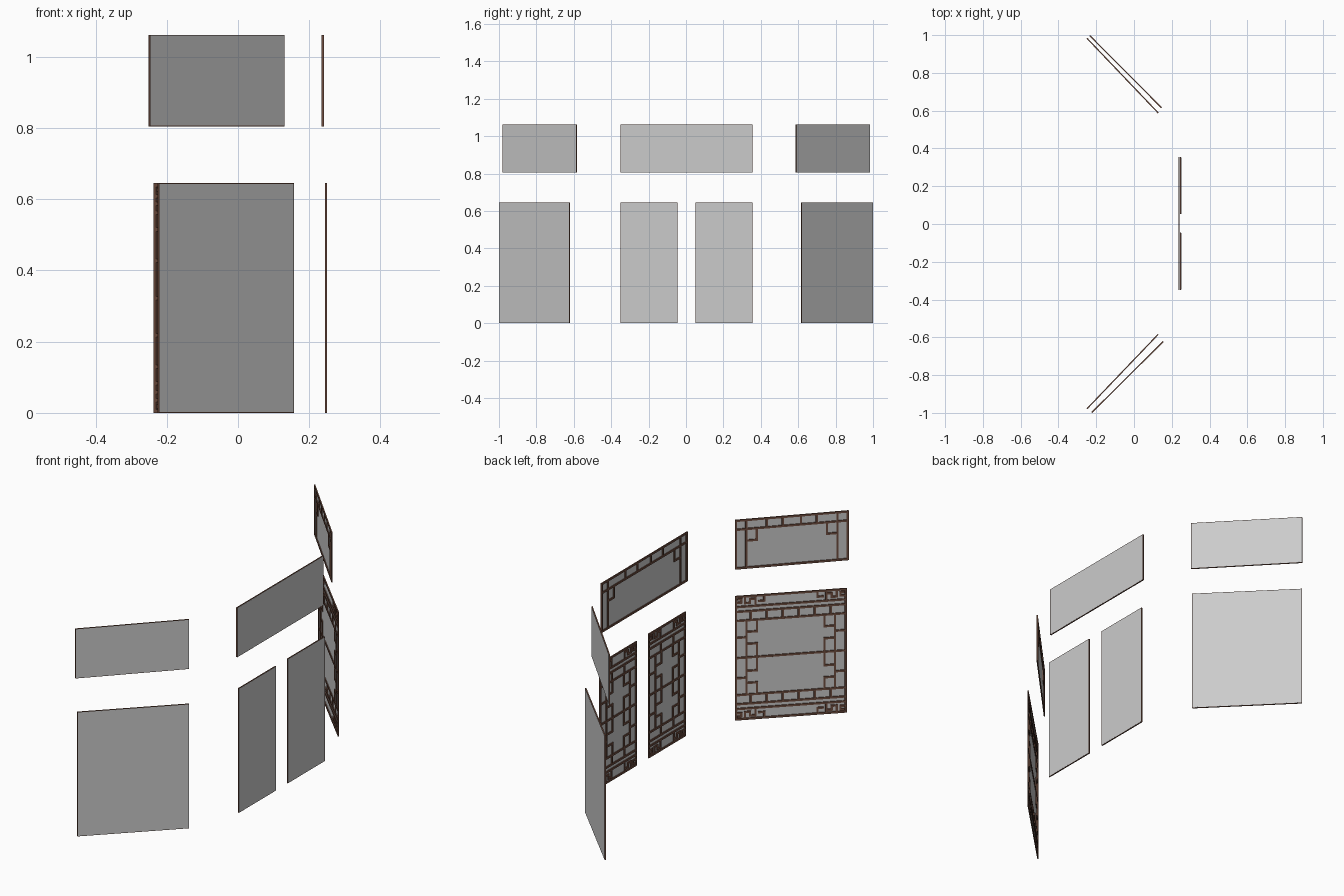
import bpy, bmesh
from mathutils import Vector, Matrix

if "Cube" in bpy.data.objects:
    bpy.data.objects.remove(bpy.data.objects["Cube"])

wood = bpy.data.materials.new("dark_wood")
wood.diffuse_color = (0.16, 0.075, 0.05, 1)
wood.use_nodes = True
wood.node_tree.nodes["Principled BSDF"].inputs["Base Color"].default_value = wood.diffuse_color

T = 0.006    # panel thickness
BAR = 0.010  # lattice bar width


def add_box(bm, u0, u1, v0, v1, w0, w1):
    m = Matrix.Translation(((u0 + u1) / 2, (v0 + v1) / 2, (w0 + w1) / 2))
    m = m @ Matrix.Diagonal((u1 - u0, v1 - v0, w1 - w0, 1))
    bmesh.ops.create_cube(bm, size=1, matrix=m)


def finish(bm, name, matrix, mat=None):
    bm.transform(matrix)
    bmesh.ops.recalc_face_normals(bm, faces=bm.faces)
    me = bpy.data.meshes.new(name)
    bm.to_mesh(me)
    bm.free()
    ob = bpy.data.objects.new(name, me)
    bpy.context.collection.objects.link(ob)
    if mat:
        me.materials.append(mat)


def path(*pts):
    return list(zip(pts, pts[1:]))


# Fretwork of one quarter of a tall panel, measured from its corner
def tall_pattern(W, H):
    a, b, c = 0.058, 0.083, 0.130   # heights of the band rails
    i = 0.056                       # inset of the side stile
    m = H / 2
    s = []
    for v in (a, b, c, m):
        s += path((0, v), (W / 2, v))
    # corner meander
    s += path((0, 0.036), (0.030, 0.036), (0.030, 0.018), (0.016, 0.018))
    s += path((0.048, 0), (0.048, 0.040), (0.072, 0.040), (0.072, 0.020), (0.098, 0.020))
    s += path((0.098, 0), (0.098, a))
    s += path((0.115, 0.034), (0.140, 0.034), (0.140, 0)) if W > 0.4 else []
    # ticks between the rails
    n = 4 if W > 0.4 else 2
    for k in range(1, n):
        s += path((W * k / (2 * n - 1), b), (W * k / (2 * n - 1), c))
    # side stile, corner square and step beside the middle rail
    s += path((i, c), (i, m))
    s += path((i, c + 0.060), (i + 0.050, c + 0.060), (i + 0.050, c))
    s += path((i, m - 0.070), (i + 0.050, m - 0.070), (i + 0.050, m))
    s += path((0, m - 0.105), (i, m - 0.105))
    return s


# Fretwork of the upper half-width of a transom, measured from its top corner
def transom_pattern(W, H):
    a, i = 0.052, 0.054
    s = path((0, a), (W / 2, a))
    s += path((i, 0), (i, H))
    s += path((i, a + 0.060), (i + 0.050, a + 0.060), (i + 0.050, a))
    for f in (0.28, 0.42):
        s += path((W * f, 0), (W * f, a))
    return s


# One panel: wooden frame and lattice with a backing sheet on the outer face
def panel(name, p, q, z0, z1, out, tall):
    p, q, out = Vector((*p, 0)), Vector((*q, 0)), Vector((*out, 0))
    u = (q - p).normalized()
    w = u.cross(Vector((0, 0, 1)))
    if w.dot(out) < 0:                       # keep local +w on the outer side
        p, q, u, w = q, p, -u, -w
    W, H = (q - p).length, z1 - z0
    M = Matrix((u, Vector((0, 0, 1)), w)).transposed().to_4x4()
    M.translation = p + Vector((0, 0, z0))
    h, t = BAR / 2, T / 2

    bm = bmesh.new()
    for v in (0, H - BAR):
        add_box(bm, 0, W, v, v + BAR, -t, t)
    for x in (0, W - BAR):
        add_box(bm, x, x + BAR, 0, H, -t, t)
    segs = tall_pattern(W, H) if tall else transom_pattern(W, H)
    for (ua, va), (ub, vb) in segs:
        for fu in (False, True):
            for fv in ((False, True) if tall else (True,)):
                x0, x1 = sorted((W - ua, W - ub) if fu else (ua, ub))
                y0, y1 = sorted((H - va, H - vb) if fv else (va, vb))
                add_box(bm, max(x0 - h, 0), min(x1 + h, W),
                        max(y0 - h, 0), min(y1 + h, H), -t + 0.0004, t - 0.0004)
    finish(bm, name + "_lattice", M, wood)

    bm = bmesh.new()
    e = 0.002
    add_box(bm, e, W - e, e, H - e, t - 0.0012, t + 0.0004)
    finish(bm, name + "_backing", M)


LOW, HIGH = (0.0, 0.645), (0.805, 1.062)

# Angled side windows
panel("left_window", (-0.224, -0.998), (0.155, -0.622), *LOW, (1, -1), True)
panel("right_window", (-0.235, 0.998), (0.145, 0.616), *LOW, (1, 1), True)

# Pair of centre doors
panel("left_door", (0.247, -0.35), (0.247, -0.045), *LOW, (1, 0), True)
panel("right_door", (0.247, 0.052), (0.247, 0.355), *LOW, (1, 0), True)

# Transoms above
panel("left_transom", (-0.249, -0.978), (0.128, -0.584), *HIGH, (1, -1), False)
panel("right_transom", (-0.249, 0.983), (0.128, 0.588), *HIGH, (1, 1), False)
panel("centre_transom", (0.238, -0.35), (0.238, 0.355), *HIGH, (1, 0), False)
